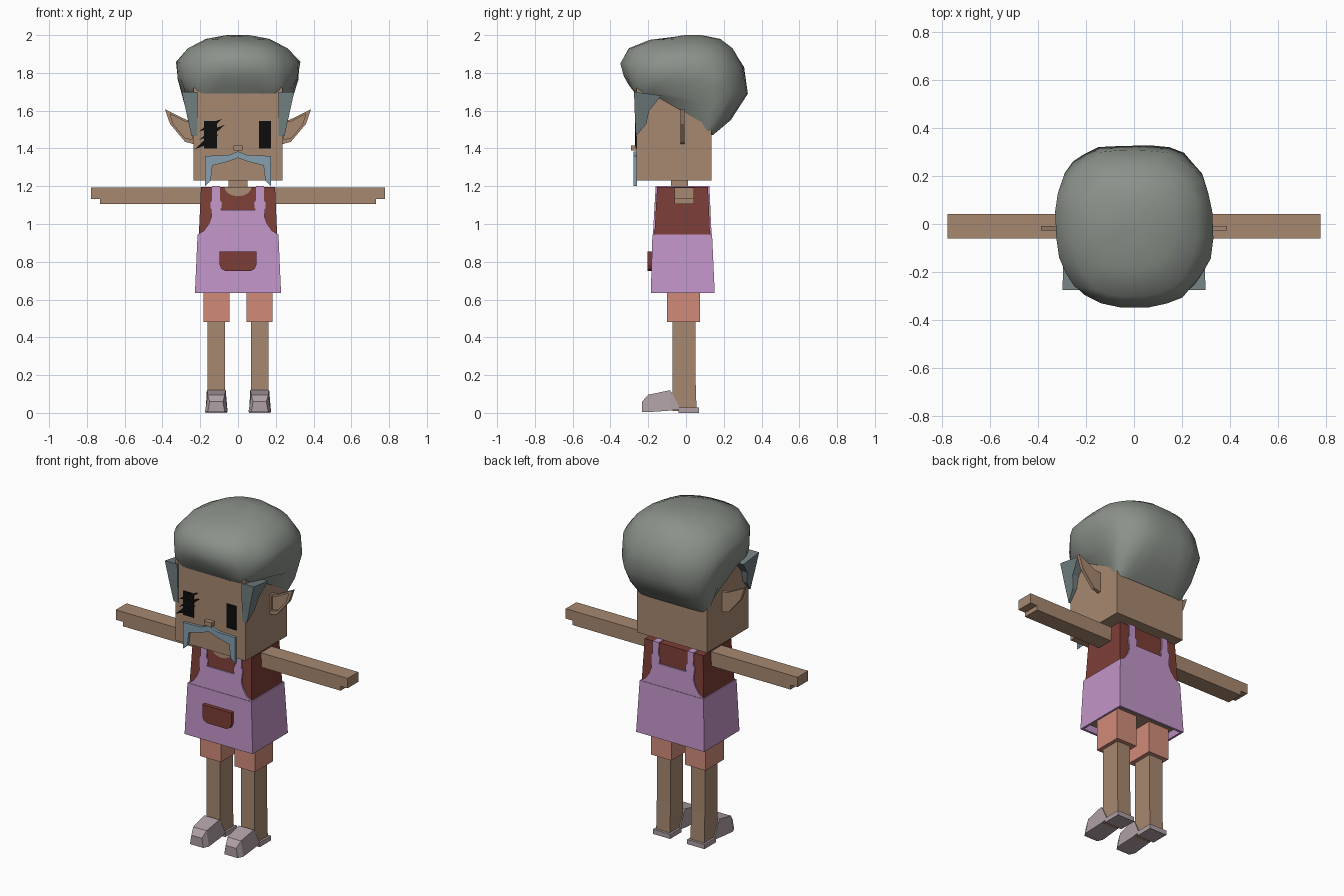
import bpy, bmesh, math, random

random.seed(4)
cube = bpy.data.objects.get("Cube")
if cube:
    bpy.data.objects.remove(cube)


def material(name, r, g, b):
    m = bpy.data.materials.new(name)
    m.use_nodes = True
    m.diffuse_color = (r, g, b, 1)
    bsdf = m.node_tree.nodes["Principled BSDF"]
    bsdf.inputs["Base Color"].default_value = (r, g, b, 1)
    bsdf.inputs["Roughness"].default_value = 0.9
    return m


SKIN = material("skin", .39, .25, .165)
APRON = material("lavender", .54, .305, .58)
SHIRT = material("brick red", .205, .048, .038)
SHORTS = material("coral", .64, .26, .195)
SHOE = material("pale grey", .43, .35, .375)
HAIR = material("hair grey", .26, .285, .255)
BURN = material("blue grey", .17, .215, .22)
TASH = material("steel blue", .24, .35, .43)
BLACK = material("black", .004, .004, .004)


def loft(name, rings, mat, close_start=True, smooth=False):
    """Skin a list of equal-length point rings, capping the ends."""
    bm = bmesh.new()
    vs = [[bm.verts.new(p) for p in ring] for ring in rings]
    n = len(vs[0])
    for a, b in zip(vs, vs[1:]):
        for i in range(n):
            j = (i + 1) % n
            bm.faces.new((a[i], a[j], b[j], b[i]))
    if close_start:
        bm.faces.new(vs[0])
    bm.faces.new(vs[-1])
    bmesh.ops.recalc_face_normals(bm, faces=bm.faces)
    me = bpy.data.meshes.new(name)
    bm.to_mesh(me)
    bm.free()
    me.materials.append(mat)
    ob = bpy.data.objects.new(name, me)
    bpy.context.collection.objects.link(ob)
    if smooth:
        bpy.ops.object.select_all(action='DESELECT')
        ob.select_set(True)
        bpy.context.view_layer.objects.active = ob
        bpy.ops.object.shade_smooth_by_angle(angle=math.radians(50))
    return ob


def rect(x0, x1, y0, y1, z):
    return [(x0, y0, z), (x1, y0, z), (x1, y1, z), (x0, y1, z)]


def box(name, x, y, z, mat):
    return loft(name, [rect(*x, *y, z[0]), rect(*x, *y, z[1])], mat)


def plate(name, outline, front, back, mat):
    """Prism from an x-z outline; front and back are y values or functions of z."""
    f = front if callable(front) else lambda z: front
    b = back if callable(back) else lambda z: back
    return loft(name, [[(x, f(z), z) for x, z in outline],
                       [(x, b(z), z) for x, z in outline]], mat)


def mirrored(half):
    """Complete a symmetric outline from its right half."""
    return half + [(-x, z) for x, z in reversed(half) if abs(x) > 1e-6]


# head and neck
box("head", (-.235, .235), (-.262, .135), (1.23, 1.72), SKIN)
box("neck", (-.05, .05), (-.08, .01), (1.15, 1.24), SKIN)
box("nose", (-.025, .025), (-.29, -.26), (1.388, 1.415), SKIN)

# eyes, with slashes over the right one
for side, a, b in (("left", .11, .175), ("right", -.18, -.11)):
    box(side + "_eye", (a, b), (-.267, -.26), (1.4, 1.545), BLACK)
for i, (x0, z0, x1, z1) in enumerate([(-.205, 1.49, -.085, 1.555),
                                      (-.205, 1.445, -.07, 1.525),
                                      (-.23, 1.395, -.1, 1.475)]):
    mx, mz = (x0 + x1) / 2, (z0 + z1) / 2
    plate(f"eye_slash_{i}", [(x0, z0), (mx + .01, mz - .012), (x1, z1),
                             (mx - .01, mz + .012)], -.269, -.26, BLACK)

# moustache
plate("moustache", mirrored([(0, 1.385), (.05, 1.365), (.175, 1.36), (.175, 1.2),
                             (.145, 1.23), (.135, 1.31), (.055, 1.33), (0, 1.35)]),
      -.278, -.26, TASH)

# hair cap: half width, front and back depth, heights at side, front, back, squareness
LEVELS = [(.24, .268, .142, 1.65, 1.69, 1.47, 8),
          (.288, .30, .235, 1.68, 1.73, 1.55, 4),
          (.322, .33, .33, 1.77, 1.78, 1.69, 2.8),
          (.33, .345, .31, 1.86, 1.85, 1.83, 2.5),
          (.265, .31, .25, 1.93, 1.93, 1.93, 2.4),
          (.17, .19, .18, 1.98, 1.975, 1.98, 2.2),
          (.06, .07, .08, 2.0, 1.99, 2.0, 2)]


def hair_ring(k, count=28):
    sx, front, back, zs, zf, zb, power = LEVELS[k]
    ring = []
    for i in range(count):
        t = math.tau * (i + .5) / count
        c, s = math.cos(t), math.sin(t)
        x = math.copysign(abs(c) ** (2 / power), c)
        y = math.copysign(abs(s) ** (2 / power), s)
        w = y * y * (3 - 2 * abs(y))
        z = zs + w * ((zb if y > 0 else zf) - zs)
        lump = random.uniform(.975, 1.015) if 0 < k < 6 else 1
        ring.append((x * sx * lump, y * (back if y > 0 else front) * lump, z))
    return ring


loft("hair", [hair_ring(k) for k in range(len(LEVELS))], HAIR,
     close_start=False, smooth=True)

# parts that come in pairs
for side, s in (("left", 1), ("right", -1)):
    # sideburn, thick under the hair and thin at the tip
    burn = [(-.13, 1.68), (-.195, 1.6), (-.21, 1.53), (-.265, 1.465),
            (-.272, 1.6), (-.275, 1.7)]
    loft(side + "_sideburn",
         [[(s * .215, y, z) for y, z in burn],
          [(s * (.245 + .22 * max(0, z - 1.46)), y, z) for y, z in burn]], BURN)

    # ear with a sunken inner face
    ear = [(.225, 1.545), (.27, 1.55), (.387, 1.608), (.36, 1.53), (.28, 1.435),
           (.225, 1.42)]
    cx, cz = .29, 1.515
    inner = [(cx + (x - cx) * .72, cz + (z - cz) * .72) for x, z in ear]
    loft(side + "_ear", [[(s * x, y, z) for x, z in o] for o, y in
                         ((ear, -.008), (ear, -.028), (inner, -.028), (inner, -.018))],
         SKIN)

    # arm with a stepped hand end
    arm = [(.18, 1.105), (.73, 1.105), (.73, 1.132), (.777, 1.132), (.777, 1.192),
           (.18, 1.192)]
    plate(side + "_arm", [(s * x, z) for x, z in arm], -.06, .042, SKIN)

    # leg and shorts
    cxl = s * .115
    loft(side + "_leg", [rect(cxl - .046, cxl + .046, -.072, .056, .01),
                         rect(cxl - .046, cxl + .046, -.072, .05, .2),
                         rect(cxl - .046, cxl + .046, -.072, .05, .5)], SKIN)
    box(side + "_shorts_leg", sorted((s * .045, s * .183)), (-.1, .075), (.48, .68), SHORTS)

    # shoe: tapered toe and a flat heel plate
    sections = [(-.232, .045, .035, .004, .06), (-.2, .06, .045, .004, .096),
                (-.085, .056, .05, .012, .12), (-.07, .056, .05, .014, .1),
                (-.035, .056, .054, .018, .03)]
    loft(side + "_shoe_toe", [[(cxl - b, y, lo), (cxl + b, y, lo),
                               (cxl + t, y, hi), (cxl - t, y, hi)]
                              for y, b, t, lo, hi in sections], SHOE)
    box(side + "_shoe_heel", (cxl - .058, cxl + .058), (-.04, .07), (0, .028), SHOE)

# shirt
loft("shirt", [rect(-.208, .208, -.168, .128, .93),
               rect(-.196, .196, -.153, .116, 1.195)], SHIRT)

# apron skirt, hollow underneath with the hips closing it
skirt = loft("apron_skirt", [rect(-.205, .205, -.162, .128, .67),
                             rect(-.215, .215, -.172, .138, .635),
                             rect(-.228, .228, -.186, .152, .635),
                             rect(-.214, .214, -.178, .138, .945)], APRON)
skirt.data.materials.append(SKIN)
for p in skirt.data.polygons:
    if p.normal.z < -.9 and p.center.z > .65:
        p.material_index = 1


# apron bibs with shoulder straps, following the slope of the shirt
def chest(z):
    return -.168 + (z - .93) * .057


def spine(z):
    return .128 - (z - .93) * .045


BIB = mirrored([(.09, 1.075), (.085, 1.11), (.095, 1.125), (.095, 1.2), (.137, 1.2),
                (.137, 1.125), (.147, 1.11), (.14, 1.04), (.155, 1.0), (.18, .965),
                (.212, .945)])
plate("apron_front_bib", BIB, lambda z: chest(z) - .008, chest, APRON)
plate("apron_back_bib", BIB, lambda z: spine(z) + .008, spine, APRON)
for s in (-1, 1):
    box("shoulder_strap", sorted((s * .095, s * .137)), (-.16, .123), (1.19, 1.2), APRON)

# open neckline
plate("neckline", [(.072 * math.cos(a), 1.197 - .05 * math.sin(a))
                   for a in (math.pi * i / 8 for i in range(9))],
      lambda z: chest(z) - .004, chest, SKIN)

# apron pocket
plate("pocket", mirrored([(.097, .855), (.097, .785), (.088, .762), (.065, .75)]),
      -.203, -.178, SHIRT)
